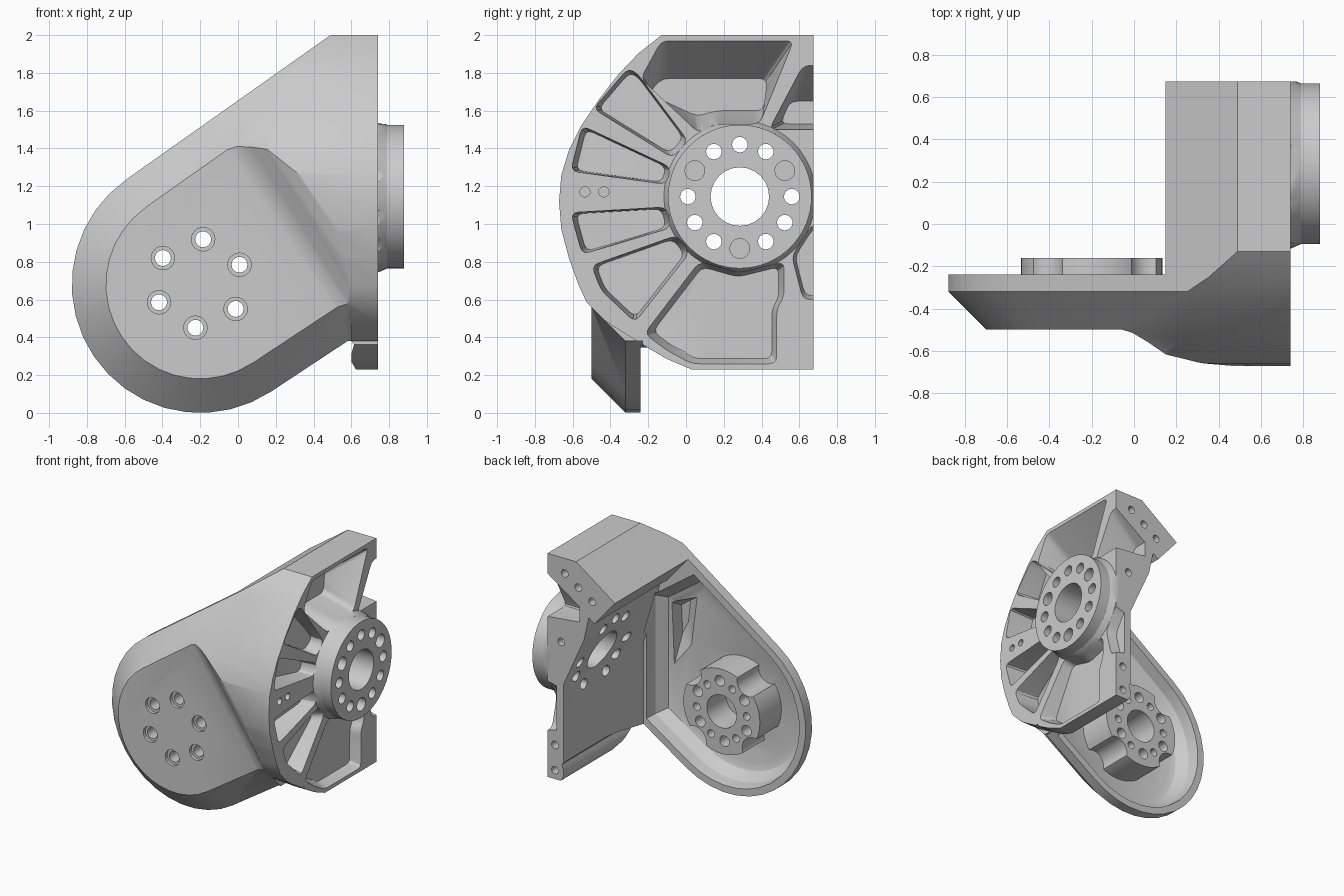
import bpy, bmesh, math
from mathutils import Vector

if "Cube" in bpy.data.objects:
    bpy.data.objects.remove(bpy.data.objects["Cube"])

grey = bpy.data.materials.new("cast metal grey")
grey.use_nodes = True
COL = (0.6, 0.6, 0.6, 1)
grey.diffuse_color = COL
grey.node_tree.nodes["Principled BSDF"].inputs["Base Color"].default_value = COL


# ---------- helpers ----------
def make(name, bm):
    bmesh.ops.recalc_face_normals(bm, faces=bm.faces[:])
    me = bpy.data.meshes.new(name)
    bm.to_mesh(me)
    bm.free()
    ob = bpy.data.objects.new(name, me)
    bpy.context.scene.collection.objects.link(ob)
    return ob


def loft(rings, tri=False):
    bm = bmesh.new()
    vs = [[bm.verts.new(p) for p in r] for r in rings]
    n = len(vs[0])
    for a, b in zip(vs, vs[1:]):
        for i in range(n):
            bm.faces.new((a[i], a[(i + 1) % n], b[(i + 1) % n], b[i]))
    bm.faces.new(vs[0])
    bm.faces.new(vs[-1])
    if tri:
        bmesh.ops.triangulate(bm, faces=bm.faces[:])
    return bm


def cylinders(items, seg=24):
    """Each item: start, end, start radius, end radius."""
    bm = bmesh.new()
    for p, q, r0, r1 in items:
        p, q = Vector(p), Vector(q)
        m = (q - p).to_track_quat('Z', 'Y').to_matrix().to_4x4()
        m.translation = (p + q) / 2
        bmesh.ops.create_cone(bm, cap_ends=True, segments=seg, radius1=r0,
                              radius2=r1, depth=(q - p).length, matrix=m)
    return bm


def boolean(ob, bm, op):
    cutter = make("cutter", bm)
    mod = ob.modifiers.new("bool", 'BOOLEAN')
    mod.operation, mod.solver, mod.object = op, 'EXACT', cutter
    dg = bpy.context.evaluated_depsgraph_get()
    me = bpy.data.meshes.new_from_object(ob.evaluated_get(dg))
    ob.modifiers.clear()
    ob.data = me
    bpy.data.objects.remove(cutter)


def inset(poly, d):
    out, n = [], len(poly)
    for i, p in enumerate(poly):
        e1 = (Vector(p) - Vector(poly[i - 1])).normalized()
        e2 = (Vector(poly[(i + 1) % n]) - Vector(p)).normalized()
        n1, n2 = Vector((-e1.y, e1.x)), Vector((-e2.y, e2.x))
        out.append(Vector(p) + d * (n1 + n2) / (1 + n1.dot(n2)))
    return out


def rounded(poly, r=0.04, steps=3):
    out, n = [], len(poly)
    for i, p in enumerate(poly):
        p, a, b = Vector(p), Vector(poly[i - 1]), Vector(poly[(i + 1) % n])
        s = p + (a - p).normalized() * min(r, (a - p).length * 0.4)
        e = p + (b - p).normalized() * min(r, (b - p).length * 0.4)
        for k in range(steps + 1):
            t = k / steps
            out.append(s * (1 - t) ** 2 + p * 2 * t * (1 - t) + e * t * t)
    return out


def xz(poly, y):
    return [(p[0], y, p[1]) for p in poly]


def yz(poly, x):
    return [(x, p[0], p[1]) for p in poly]


BX, BZ = -0.2, 0.68      # front boss axis
HY, HZ = 0.285, 1.145    # side hub axis


def arc(r):
    a0, a1 = math.radians(124.8), math.radians(303.5)
    return [(BX + r * math.cos(a0 + (a1 - a0) * i / 18),
             BZ + r * math.sin(a0 + (a1 - a0) * i / 18)) for i in range(19)]


# ---------- bracket body ----------
outline = arc(0.68) + [(0.58, 0.38), (1.3, 0.38), (1.3, 2.0), (0.49, 2.0)]
body = make("bracket_body", loft([xz(inset(outline, 0.37), -0.69),
                                  xz(outline, -0.32), xz(outline, 0.9)]))
# flat front face with a curved step up to the bulge
ramp = [(-2, -0.5), (0.75, -0.5), (0.80, -0.515), (0.86, -0.56), (0.92, -0.615),
        (0.98, -0.655), (1.08, -0.69), (1.08, -1), (-2, -1)]
boolean(body, loft([[(0.82 * t - 0.57 * s, y, 0.57 * t + 0.82 * s) for t, y in ramp]
                    for s in (-3, 3)]), 'DIFFERENCE')
# lower flange
flange = [(0.55, 0.45), (0.60, 0.38), (0.615, 0.36), (0.602, 0.32), (0.601, 0.27),
          (0.63, 0.22), (1, 0.22), (1, 0.6), (0.55, 0.6)]
boolean(body, loft([xz(flange, -0.23), xz(flange, 0.9)]), 'UNION')
# rounded side profile, with the lower corner of the side face trimmed to it
profile = [(0.675, 2.0), (-0.13, 2.0), (-0.25, 1.905), (-0.36, 1.79), (-0.46, 1.66),
           (-0.555, 1.52), (-0.62, 1.39), (-0.66, 1.26), (-0.672, 1.12), (-0.66, 0.97),
           (-0.62, 0.82), (-0.57, 0.68), (-0.505, 0.54), (-0.505, -0.5), (-0.23, -0.5),
           (-0.23, 0.36), (-0.1, 0.285), (0.03, 0.23), (0.675, 0.23)]
boolean(body, loft([yz(profile, -2), yz(profile, 0.74)]), 'INTERSECT')
corner = [(-0.6, 0.7), (-0.505, 0.54), (-0.38, 0.455), (-0.21, 0.35), (-0.21, 0), (-0.6, 0)]
boolean(body, loft([yz(corner, 0.6), yz(corner, 1)]), 'DIFFERENCE')


# open space behind the front plate, leaving a side plate, gusset and sloped top wall
def space(xi):
    return [(-2, -1), (xi, -1), (xi, 1.0), (0.42, 1.40), (0.38, 1.585), (0.33, 1.55),
            (0.15, 1.76), (0.10, 1.82), (-2, 1.82)]


boolean(body, loft([xz(space(0.54), -0.24), xz(space(0.6), 0.15), xz(space(0.6), 1)]),
        'DIFFERENCE')
# hollow in the front plate, deeper inside the bulge
hollow = arc(0.63) + [(0.52, 0.40), (0.52, 1.36), (0.1, 1.66)]
boolean(body, loft([xz(inset(hollow, d), y) for d, y in
                    ((0.13, -0.43), (0.08, -0.41), (0.02, -0.33), (0, -0.2))]), 'DIFFERENCE')
mouth = [(0.2, 0.95), (0.40, 0.70), (0.42, 1.30), (0.14, 1.42)]
end = [(0.35, 1.10), (0.40, 1.0), (0.41, 1.22), (0.33, 1.28)]
boolean(body, loft([xz(mouth, -0.38), xz(end, -0.53)], True), 'DIFFERENCE')
# collar around the hub, trimmed flush with the rear
boolean(body, cylinders([((0.7, HY, HZ), (0.79, HY, HZ), 0.42, 0.38)], 48), 'UNION')
trim = [(0.675, -1), (2, -1), (2, 3), (0.675, 3)]
boolean(body, loft([yz(trim, -1), yz(trim, 2)]), 'DIFFERENCE')


# ---------- side pockets between radial ribs ----------
def pocket(face, floor, depth):
    f, g = rounded(face), rounded(floor)
    low = [(depth(p.x), p.x, p.y) for p in g]
    boolean(body, loft([yz(f, 1.0), yz(f, 0.74), low], True), 'DIFFERENCE')


pocket([(-0.24, 1.77), (-0.13, 1.97), (0.57, 1.97), (0.39, 1.53), (0.15, 1.53), (0.07, 1.48)],
       [(-0.20, 1.69), (-0.13, 1.77), (0.43, 1.77), (0.41, 1.60), (0.16, 1.60), (0.06, 1.57)],
       lambda y: 0.46)
pocket([(0.44, 1.5), (0.62, 1.84), (0.9, 1.84), (0.9, 1.5)],
       [(0.50, 1.53), (0.55, 1.65), (0.9, 1.65), (0.9, 1.53)], lambda y: 0.46)
ribbed = [
    [(-0.31, 1.82), (-0.26, 1.80), (0.01, 1.44), (-0.07, 1.35), (-0.49, 1.61)],
    [(-0.55, 1.52), (-0.08, 1.30), (-0.105, 1.21), (-0.61, 1.28)],
    [(-0.105, 1.09), (-0.61, 1.06), (-0.55, 0.84), (-0.08, 0.98)],
    [(-0.05, 0.94), (-0.50, 0.78), (-0.45, 0.65), (-0.27, 0.48), (0.02, 0.85)],
    [(0.07, 0.8), (-0.22, 0.42), (-0.1, 0.33), (0.03, 0.26), (0.48, 0.26), (0.48, 0.55),
     (0.52, 0.62), (0.52, 0.8), (0.28, 0.74)],
    [(0.56, 0.83), (0.62, 0.6), (0.9, 0.6), (0.9, 1.0), (0.67, 1.0)]]
for pts in ribbed:
    c = sum((Vector(p) for p in pts), Vector((0, 0))) / len(pts)
    shrunk = [Vector(p) + (c - Vector(p)) * 0.1 for p in pts]
    pocket(pts, shrunk, lambda y: 0.66 - 0.24 * min(max(-y, 0), 0.5))

# ---------- hub ----------
hub = make("bearing_hub", cylinders([((0.62, HY, HZ), (0.88, HY, HZ), 0.38, 0.38)], 64))
bore = [((0.3, HY, HZ), (1, HY, HZ), 0.155, 0.155)]
for k in range(12):
    a = math.radians(30 * k)
    y, z = HY + 0.275 * math.cos(a), HZ + 0.275 * math.sin(a)
    blind = k in (1, 5, 9)
    r = 0.052 if blind else 0.041
    bore.append(((0.78 if blind else 0.3, y, z), (1, y, z), r, r))
for ob in (body, hub):
    boolean(ob, cylinders(bore), 'DIFFERENCE')

# ---------- front boss ----------
boss = make("mount_boss", cylinders([((BX, -0.46, BZ), (BX, -0.16, BZ), 0.335, 0.335)], 48))
notches = []
for k in range(4):
    a = math.radians(40 + 90 * k)
    x, z = BX + 0.365 * math.cos(a), BZ + 0.365 * math.sin(a)
    notches.append(((x, -0.47, z), (x, 0, z), 0.1, 0.1))
boolean(boss, cylinders(notches), 'DIFFERENCE')
boolean(boss, cylinders([((BX, -0.40, BZ), (BX, 0, BZ), 0.13, 0.13)], 32), 'DIFFERENCE')
through, sinks, taps = [], [], []
for k in range(6):
    a = math.radians(25 + 60 * k)
    x, z = BX - 0.005 + 0.235 * math.cos(a), BZ + 0.005 + 0.235 * math.sin(a)
    through.append(((x, -0.8, z), (x, 0, z), 0.042, 0.042))
    sinks.append(((x, -0.6, z), (x, -0.475, z), 0.062, 0.062))
    a += math.radians(30)
    x, z = BX + 0.22 * math.cos(a), BZ + 0.22 * math.sin(a)
    taps.append(((x, -0.26, z), (x, 0, z), 0.03, 0.03))
for ob in (body, boss):
    boolean(ob, cylinders(through), 'DIFFERENCE')
boolean(body, cylinders(sinks), 'DIFFERENCE')
boolean(boss, cylinders(taps), 'DIFFERENCE')

# ---------- bolt holes in the rear end faces and side rim ----------
bolts = [((x, 0.55, z), (x, 0.9, z), 0.03, 0.03) for x, z in
         ((0.35, 1.72), (0.47, 1.80), (0.59, 1.88), (0.62, 1.33), (0.675, 0.3), (0.675, 0.5))]
bolts += [((0.66, y, 1.17), (0.9, y, 1.17), 0.027, 0.027) for y in (-0.535, -0.435)]
boolean(body, cylinders(bolts, 16), 'DIFFERENCE')

# ---------- material and shading ----------
for ob in (body, hub, boss):
    ob.data.materials.clear()
    ob.data.materials.append(grey)
    ob.data.polygons.foreach_set("material_index", [0] * len(ob.data.polygons))
    bpy.ops.object.select_all(action='DESELECT')
    ob.select_set(True)
    bpy.context.view_layer.objects.active = ob
    bpy.ops.object.shade_smooth_by_angle(angle=math.radians(28))
